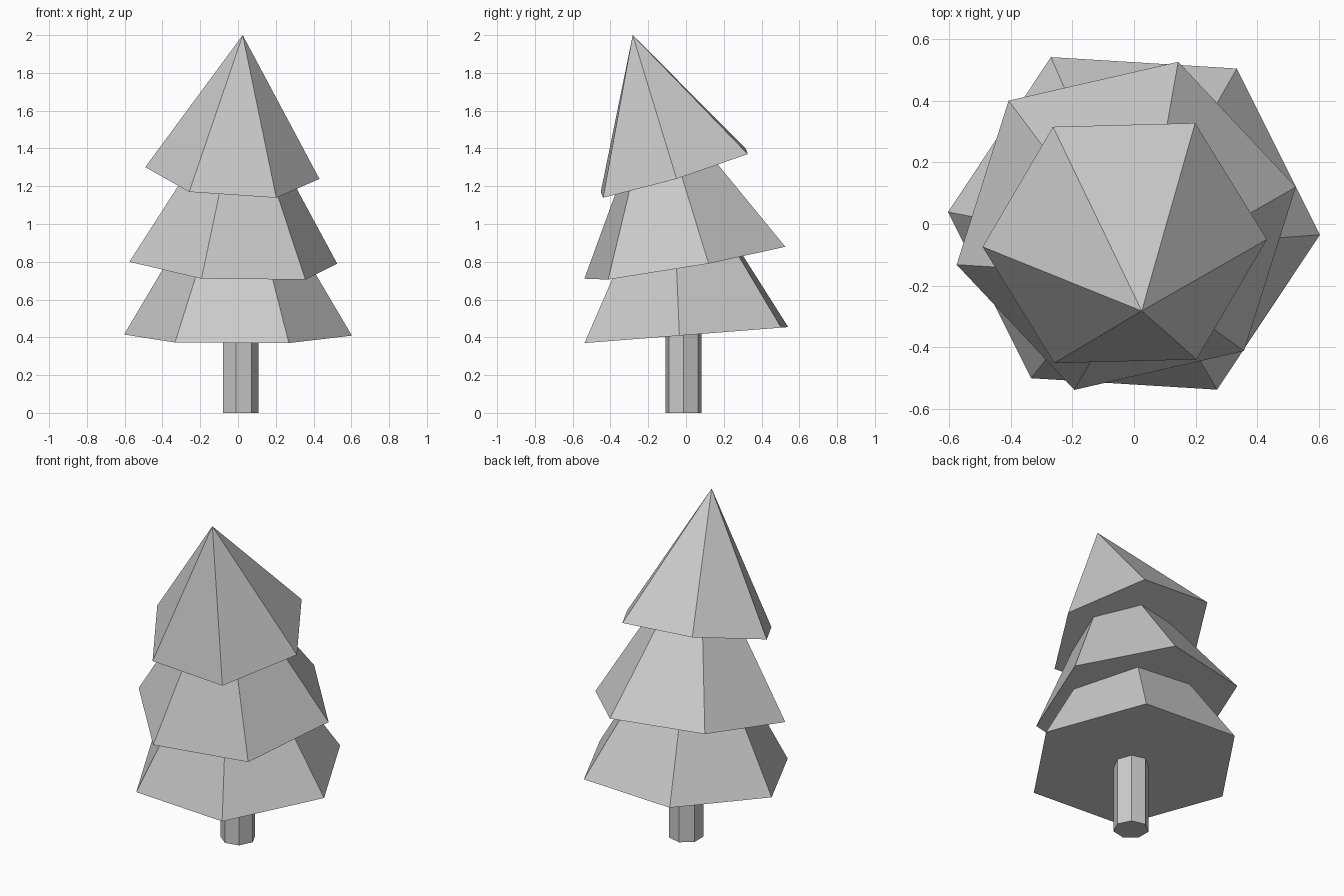
import bpy
import bmesh
from math import cos, sin, tau
from mathutils import Vector

if "Cube" in bpy.data.objects:
    bpy.data.objects.remove(bpy.data.objects["Cube"])


def tapered_prism(name, sides, centre, axis, corner, taper):
    """Regular prism/cone: axis runs from the base centre to the (virtual) apex,
    corner is the direction and radius of one base corner, taper is the fraction
    of the way to the apex where it is cut (1 = pointed, 0 = straight prism)."""
    c, a = Vector(centre), Vector(axis)
    n = a.normalized()
    u = Vector(corner)
    u -= n * u.dot(n)
    u = u.normalized() * Vector(corner).length
    v = n.cross(u)
    ring = [c + u * cos(tau * i / sides) + v * sin(tau * i / sides) for i in range(sides)]
    bm = bmesh.new()
    low = [bm.verts.new(p) for p in ring]
    bm.faces.new(low[::-1])
    if taper == 1:
        tip = bm.verts.new(c + a)
        for i in range(sides):
            bm.faces.new((low[i], low[(i + 1) % sides], tip))
    else:
        top = [bm.verts.new(p + a if taper == 0 else p.lerp(c + a, taper)) for p in ring]
        for i in range(sides):
            j = (i + 1) % sides
            bm.faces.new((low[i], low[j], top[j], top[i]))
        bm.faces.new(top)
    mesh = bpy.data.meshes.new(name)
    bm.to_mesh(mesh)
    bm.free()
    obj = bpy.data.objects.new(name, mesh)
    bpy.context.collection.objects.link(obj)
    return obj


# Seven-sided trunk
tapered_prism("trunk", 7, (0.01, -0.013, 0), (0, 0, 0.45), (0.098, 0, 0), 0)

# Three six-sided foliage tiers, each leaning further forward
tapered_prism("lower_foliage", 6, (0, 0.002, 0.412), (0, -0.08, 1.02),
              (0.603, -0.037, -0.003), 0.5)
tapered_prism("middle_foliage", 6, (-0.025, -0.006, 0.795), (0.045, -0.162, 0.93),
              (0.55, 0.126, -0.005), 0.58)
tapered_prism("top_foliage", 6, (-0.03, -0.062, 1.27), (0.055, -0.22, 0.73),
              (0.461, 0.012, -0.031), 1)
